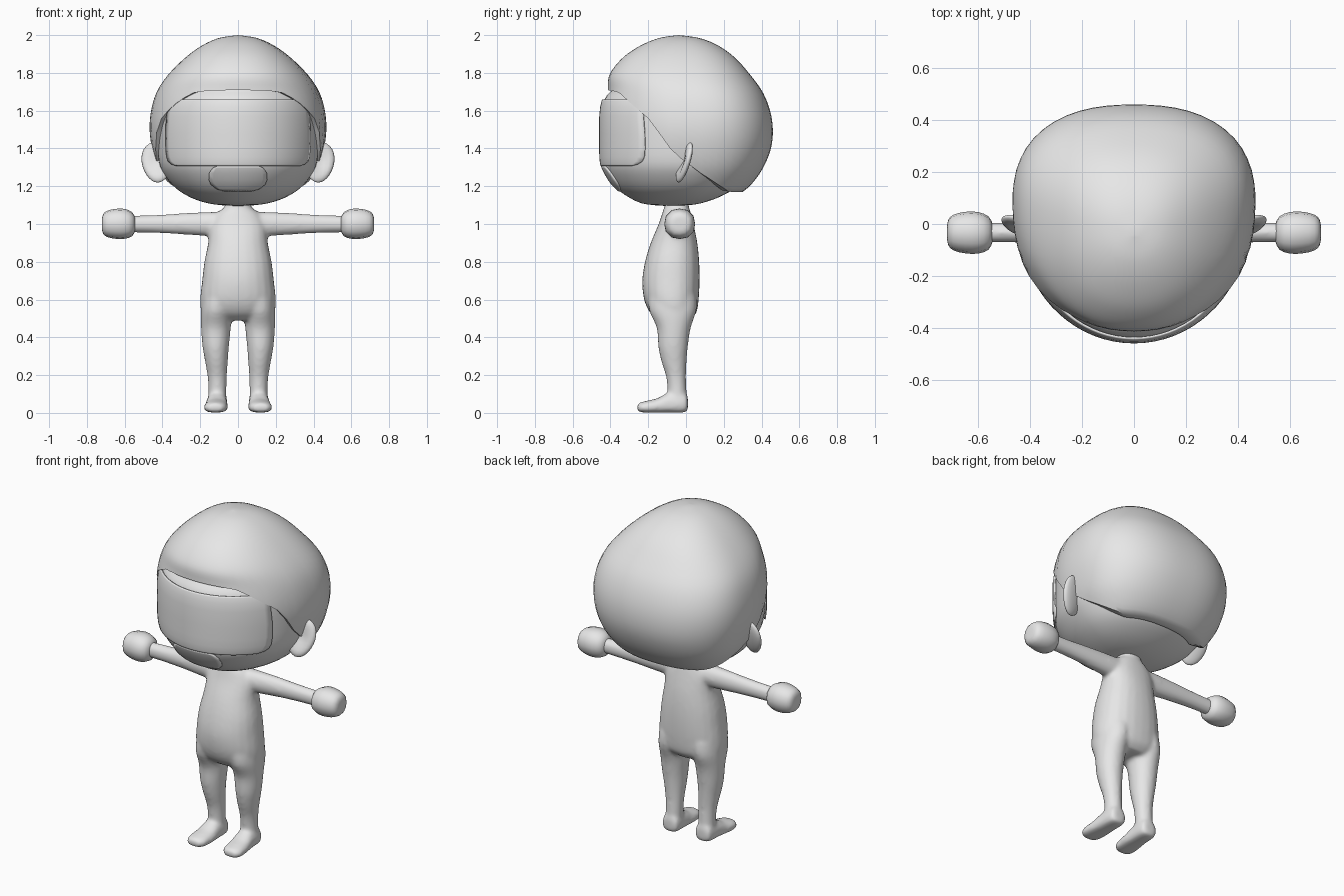
import bpy, bmesh, math
from mathutils import Matrix

if "Cube" in bpy.data.objects:
    bpy.data.objects.remove(bpy.data.objects["Cube"])

grey = bpy.data.materials.new("plain_grey")
grey.diffuse_color = (0.8, 0.8, 0.8, 1)
grey.use_nodes = True
grey.node_tree.nodes["Principled BSDF"].inputs["Base Color"].default_value = grey.diffuse_color


def finish(bm, name, angle=50):
    """Turn a bmesh into a named, smooth-shaded object."""
    mesh = bpy.data.meshes.new(name)
    bm.to_mesh(mesh)
    bm.free()
    obj = bpy.data.objects.new(name, mesh)
    bpy.context.collection.objects.link(obj)
    mesh.materials.append(grey)
    bpy.ops.object.select_all(action='DESELECT')
    obj.select_set(True)
    bpy.context.view_layer.objects.active = obj
    bpy.ops.object.shade_smooth_by_angle(angle=math.radians(angle))
    return obj


def spline(rings, t):
    """Catmull-Rom interpolation through a list of rings."""
    n = len(rings) - 1
    i = min(int(t), n - 1)
    f = t - i
    p = [rings[max(0, min(n, i + k))] for k in (-1, 0, 1, 2)]
    return [0.5 * (2 * b + (c - a) * f + (2 * a - 5 * b + 4 * c - d) * f * f
                   + (3 * b - a - 3 * c + d) * f ** 3) for a, b, c, d in zip(*p)]


def ring_point(ring, ang, ef=2.0, eb=2.0):
    """Point on a ring (height, x centre, half width, y centre, y front, y back)."""
    h, xc, w, yc, yf, yb = ring
    c, s = math.cos(ang), math.sin(ang)
    e = ef if s < 0 else eb
    r = (abs(c) ** e + abs(s) ** e) ** (-1 / e)
    return xc + w * r * c, yc + r * s * ((yc - yf) if s < 0 else (yb - yc)), h


def skin(bm, rows, cap=True):
    """Join rows of points into a closed tube."""
    rows = [[bm.verts.new(p) for p in row] for row in rows]
    n = len(rows[0])
    faces = []
    for a, b in zip(rows, rows[1:]):
        for i in range(n):
            j = (i + 1) % n
            faces.append(bm.faces.new((a[i], a[j], b[j], b[i])))
    if cap:
        faces += [bm.faces.new(rows[0]), bm.faces.new(rows[-1])]
    verts = [v for row in rows for v in row]
    bmesh.ops.remove_doubles(bm, verts=verts, dist=1e-5)
    bmesh.ops.recalc_face_normals(bm, faces=bm.faces[:])


def loft(bm, rings, n=24, sub=3, ef=2.0, eb=2.0, place=lambda p: p, cap=True):
    steps = (len(rings) - 1) * sub
    rows = [[place(ring_point(spline(rings, k / sub), 2 * math.pi * i / n, ef, eb))
             for i in range(n)] for k in range(steps + 1)]
    skin(bm, rows, cap)


def at_height(rings, z):
    """Ring of a top-down loft at height z."""
    lo, hi = 0, len(rings) - 1
    for _ in range(40):
        mid = (lo + hi) / 2
        lo, hi = (mid, hi) if spline(rings, mid)[0] > z else (lo, mid)
    return spline(rings, lo)


# Head
SKULL = [(1.86, 0, 0, 0, 0, 0), (1.84, 0, .18, 0, -.19, .18), (1.76, 0, .33, 0, -.355, .30),
         (1.71, 0, .37, 0, -.39, .33), (1.66, 0, .405, 0, -.432, .36),
         (1.58, 0, .425, 0, -.447, .38), (1.45, 0, .428, 0, -.448, .38),
         (1.33, 0, .42, 0, -.445, .37), (1.26, 0, .39, 0, -.42, .32),
         (1.19, 0, .33, 0, -.37, .26), (1.14, 0, .25, -.01, -.30, .17),
         (1.11, 0, .16, -.04, -.235, .08), (1.098, 0, .07, -.07, -.15, 0),
         (1.096, 0, 0, -.07, -.07, -.07)]
bm = bmesh.new()
loft(bm, SKULL, n=48, cap=False)
finish(bm, "head")

# Hair cap: columns run from the crown down to a slanted hairline
CAP = [(2.0, 0, 0, -.04, -.04, -.04), (1.985, 0, .10, -.03, -.14, .07),
       (1.945, 0, .19, -.02, -.24, .17), (1.88, 0, .28, 0, -.335, .26),
       (1.79, 0, .37, .03, -.405, .34), (1.70, 0, .43, .06, -.415, .405),
       (1.60, 0, .46, .08, -.43, .445), (1.50, 0, .468, .08, -.43, .46),
       (1.40, 0, .455, .08, -.41, .45), (1.30, 0, .425, .08, -.38, .41),
       (1.22, 0, .375, .08, -.33, .355), (1.17, 0, .33, .08, -.28, .30),
       (1.12, 0, .25, .08, -.2, .22)]
HAIRLINE = [(-.6, 1.74), (-.36, 1.70), (-.19, 1.55), (-.07, 1.38), (.07, 1.275),
            (.23, 1.17), (.6, 1.17)]


def hairline(y):
    for (y0, z0), (y1, z1) in zip(HAIRLINE, HAIRLINE[1:]):
        if y <= y1:
            return z0 + (z1 - z0) * (y - y0) / (y1 - y0)
    return HAIRLINE[-1][1]


columns = []
for i in range(56):
    ang = 2 * math.pi * i / 56
    end = 0.0
    while end < len(CAP) - 1:
        p = ring_point(spline(CAP, end), ang, 2.2, 2.4)
        if p[2] < hairline(p[1]):
            break
        end += 0.01
    col = [ring_point(spline(CAP, end * k / 28), ang, 2.2, 2.4) for k in range(29)]
    x, y, z = col[-1]
    col.append((x * .85, y * .85, z + .005))      # rim turned in to the head
    columns.append(col)
bm = bmesh.new()
skin(bm, list(zip(*columns)), cap=False)
finish(bm, "hair_cap")


# Thin plates that follow the face
def face_plate(name, rows, scale, n=24):
    bm = bmesh.new()
    grid = []
    for z, half in rows:
        ring = at_height(SKULL, z)
        reach = math.asin(min(.99, half / (ring[2] * scale)))
        row = []
        for k in range(n + 1):
            p = ring_point(ring, -math.pi / 2 + reach * (2 * k / n - 1))
            row.append(bm.verts.new((p[0] * scale, p[1] * scale, z)))
        grid.append(row)
    for a, b in zip(grid, grid[1:]):
        for k in range(n):
            bm.faces.new((a[k], b[k], b[k + 1], a[k + 1]))
    bm.normal_update()
    if sum(f.normal.y for f in bm.faces) > 0:
        bmesh.ops.reverse_faces(bm, faces=bm.faces[:])
    obj = finish(bm, name)
    mod = obj.modifiers.new("thickness", 'SOLIDIFY')
    mod.thickness = .008
    mod.offset = -1


face_plate("visor", [(1.66, .345), (1.65, .362), (1.62, .374), (1.57, .38), (1.48, .386),
                     (1.40, .385), (1.355, .38), (1.33, .37), (1.315, .352), (1.308, .33)], 1.026)
face_plate("mouth", [(1.31, .10), (1.295, .135), (1.27, .153), (1.235, .155), (1.21, .145),
                     (1.185, .115), (1.172, .07)], 1.022, 12)

# Ears: flattened discs with a dished front
for side, label in ((1, "left"), (-1, "right")):
    bm = bmesh.new()
    bmesh.ops.create_uvsphere(bm, u_segments=20, v_segments=14, radius=1)
    for v in bm.verts:
        r = math.hypot(v.co.x, v.co.z)
        if v.co.y < 0:
            v.co.y += 1.1 * max(0, 1 - r / .8)
        v.co.x = v.co.x * (.085 + .012 * v.co.z) + .01 * v.co.z
        v.co.y *= .026
        v.co.z *= .112
    turn = Matrix.Rotation(math.radians(15), 4, 'Z') @ Matrix.Rotation(math.radians(-15), 4, 'X')
    bm.transform(Matrix.Diagonal((side, 1, 1, 1)) @ Matrix.Translation((.428, -.01, 1.328)) @ turn)
    bmesh.ops.recalc_face_normals(bm, faces=bm.faces[:])
    finish(bm, label + "_ear", 80)

# Body: torso, arms, legs and feet fused into one skin
TORSO = [(1.14, 0, .068, -.05, -.115, .015), (1.09, 0, .07, -.05, -.115, .015),
         (1.06, 0, .11, -.05, -.125, .025), (1.0, 0, .148, -.05, -.145, .04),
         (.90, 0, .158, -.06, -.187, .06), (.80, 0, .178, -.07, -.217, .07),
         (.70, 0, .19, -.07, -.232, .072), (.60, 0, .20, -.07, -.222, .067),
         (.53, 0, .19, -.06, -.19, .055), (.49, 0, .13, -.06, -.14, .02)]
LEG = [(.62, .10, .09, -.07, -.20, .055), (.54, .113, .084, -.07, -.195, .055),
       (.45, .117, .079, -.065, -.155, .025), (.35, .118, .070, -.065, -.147, .01),
       (.27, .114, .060, -.06, -.13, .003), (.19, .110, .051, -.05, -.105, 0),
       (.11, .109, .048, -.045, -.098, .003), (.03, .112, .052, -.045, -.10, .005)]
# Feet run along y: (y, x centre, half width, z centre, z bottom, z top)
FOOT = [(.01, .11, .035, .05, .012, .085), (-.01, .11, .052, .05, .002, .11),
        (-.09, .112, .056, .045, .002, .108), (-.15, .115, .061, .035, .002, .078),
        (-.21, .119, .062, .03, .002, .064), (-.245, .121, .05, .03, .004, .054),
        (-.258, .121, .03, .03, .014, .044)]
# Arms run along x: (x, y centre, half depth, z centre, z bottom, z top)
ARM = [(.08, -.045, .06, 1.0, .93, 1.065), (.16, -.04, .052, 1.0, .935, 1.064),
       (.30, -.035, .044, 1.0, .945, 1.057), (.45, -.033, .039, 1.0, .953, 1.047),
       (.58, -.033, .038, 1.0, .955, 1.044)]
bm = bmesh.new()
loft(bm, TORSO, ef=2.2, eb=2.3)
for s in (1, -1):
    loft(bm, LEG, place=lambda p: (s * p[0], p[1], p[2]))
    loft(bm, FOOT, ef=3, eb=2.2, place=lambda p: (s * p[0], p[2], p[1]))
    loft(bm, ARM, place=lambda p: (s * p[2], p[0], p[1]))
body = finish(bm, "body", 80)
mod = body.modifiers.new("fuse", 'REMESH')
mod.mode = 'VOXEL'
mod.voxel_size = .011
mod.use_smooth_shade = True
mod = body.modifiers.new("soften", 'SMOOTH')
mod.factor = .5
mod.iterations = 8

# Hands: rounded mitts
HAND = [(.545, -.034, .035, 1.0, .965, 1.035), (.56, -.035, .064, 1.0, .935, 1.062),
        (.60, -.034, .080, 1.0, .922, 1.080), (.65, -.033, .080, 1.0, .922, 1.080),
        (.695, -.033, .069, 1.0, .932, 1.069), (.715, -.033, .05, 1.0, .95, 1.05),
        (.72, -.033, .025, 1.0, .975, 1.025)]
for s, label in ((1, "left"), (-1, "right")):
    bm = bmesh.new()
    loft(bm, HAND, n=12, sub=2, ef=2.3, eb=2.3, place=lambda p: (s * p[2], p[0], p[1]))
    finish(bm, label + "_hand")
